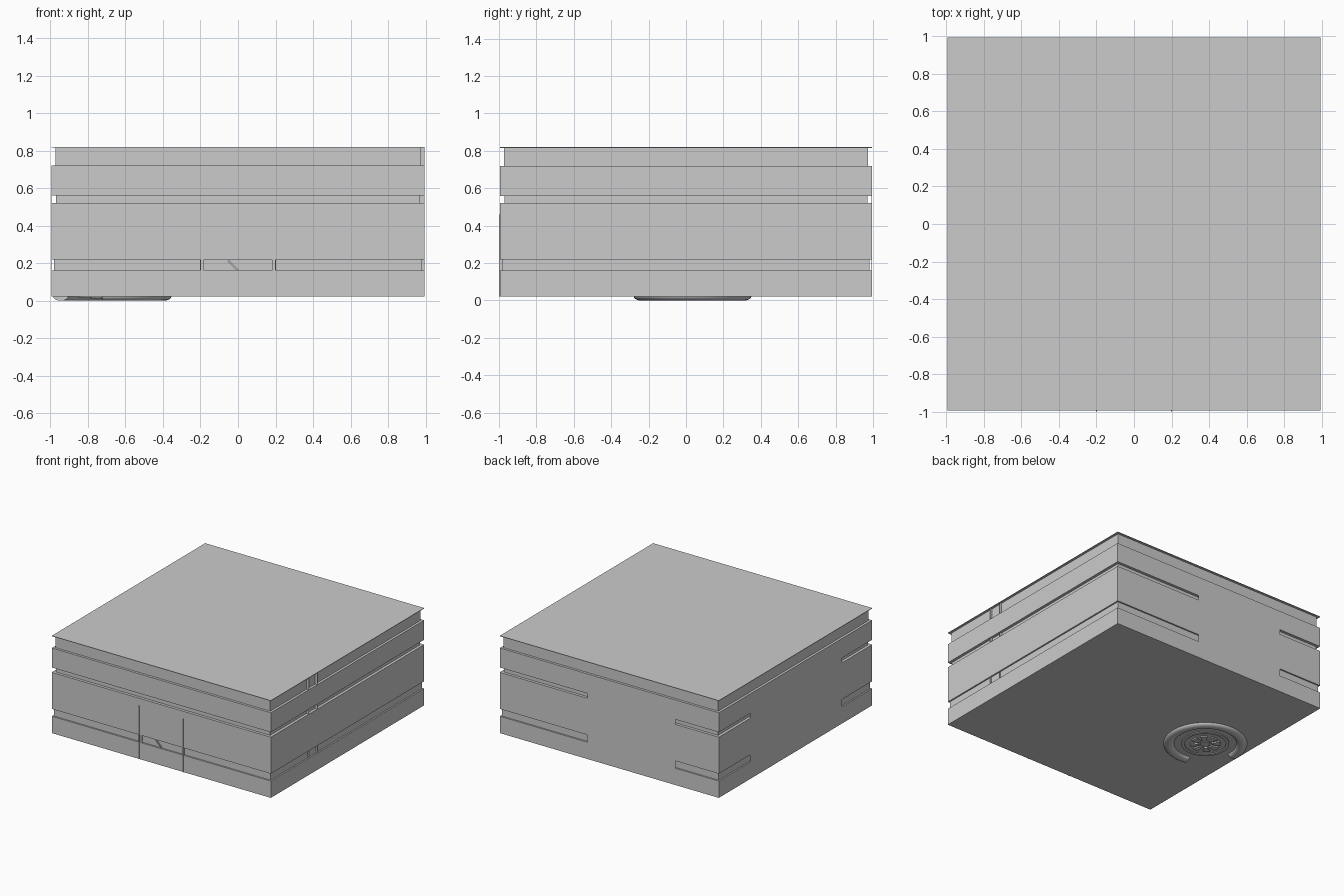
import bpy, bmesh, math

if "Cube" in bpy.data.objects:
    bpy.data.objects.remove(bpy.data.objects["Cube"])

H = 0.994           # half width of the block
CX, CY = -0.67, 0.035   # centre of the round base fitting


def box(name, x, y, z):
    """Box from (min, max) ranges."""
    bm = bmesh.new()
    bmesh.ops.create_cube(bm, size=1)
    for v in bm.verts:
        v.co = [r[0] if c < 0 else r[1] for c, r in zip(v.co, (x, y, z))]
    me = bpy.data.meshes.new(name)
    bm.to_mesh(me)
    bm.free()
    ob = bpy.data.objects.new(name, me)
    bpy.context.collection.objects.link(ob)
    return ob


def sweep(name, profile, a0, a1, steps):
    """Sweep a closed (radius, z) profile around the fitting centre."""
    bm = bmesh.new()
    rings = []
    for i in range(steps + 1):
        a = math.radians(a0 + (a1 - a0) * i / steps)
        rings.append([bm.verts.new((CX + r * math.cos(a), CY + r * math.sin(a), z))
                      for r, z in profile])
    n = len(profile)
    for p, q in zip(rings, rings[1:]):
        for j in range(n):
            k = (j + 1) % n
            bm.faces.new((p[j], p[k], q[k], q[j]))
    if a1 - a0 < 360:
        bm.faces.new(rings[0])
        bm.faces.new(rings[-1])
    bmesh.ops.remove_doubles(bm, verts=bm.verts, dist=1e-5)
    bmesh.ops.recalc_face_normals(bm, faces=bm.faces)
    me = bpy.data.meshes.new(name)
    bm.to_mesh(me)
    bm.free()
    ob = bpy.data.objects.new(name, me)
    bpy.context.collection.objects.link(ob)
    bpy.ops.object.select_all(action='DESELECT')
    ob.select_set(True)
    bpy.context.view_layer.objects.active = ob
    bpy.ops.object.shade_smooth_by_angle(angle=math.radians(35))
    return ob


# Banded block: stepped outline of stacked full and recessed layers
steps = [(0.022, H), (0.16, H), (0.16, 0.982), (0.22, 0.982), (0.22, H), (0.52, H),
         (0.52, 0.971), (0.56, 0.971), (0.56, H), (0.72, H), (0.72, 0.974),
         (0.816, 0.974), (0.816, H), (0.82, H)]
bm = bmesh.new()
loops = [[bm.verts.new((sx * h, sy * h, z))
          for sx, sy in ((-1, -1), (1, -1), (1, 1), (-1, 1))] for z, h in steps]
for lo, hi in zip(loops, loops[1:]):
    for j in range(4):
        k = (j + 1) % 4
        bm.faces.new((lo[j], lo[k], hi[k], hi[j]))
bm.faces.new(loops[0][::-1])
bm.faces.new(loops[-1])
mesh = bpy.data.meshes.new("banded_block")
bm.to_mesh(mesh)
bm.free()
bpy.context.collection.objects.link(bpy.data.objects.new("banded_block", mesh))

# Flush cover sheets over the two lower grooves, back and left
for tag, z in (("lower", (0.16, 0.22)), ("middle", (0.52, 0.56))):
    box(f"back_cover_{tag}", (-0.6, 0.2), (H - 0.002, H), z)
    box(f"left_cover_{tag}", (-H, -H + 0.002), (-0.6, 0.59), z)

# Thin fins crossing the grooves on the right side
for tag, z in (("lower", (0.16, 0.22)), ("middle", (0.52, 0.56)), ("upper", (0.72, 0.816))):
    for i, y in enumerate((-0.5, -0.39)):
        box(f"right_fin_{tag}_{i}", (0.96, H), (y - 0.001, y + 0.001), z)

# Door jambs and thin door edges on the front
for s, side in ((-1, "left"), (1, "right")):
    box(f"door_jamb_{side}", sorted((s * 0.18, s * 0.2)), (-0.99, -0.97), (0.16, 0.22))
    box(f"door_edge_{side}", (s * 0.2 - 0.002, s * 0.2 + 0.002), (-1.0, -0.97), (0.022, 0.46))

# Slanted bar inside the door band
bar = box("door_bar", (-0.036, 0.036), (-0.006, 0.006), (-0.004, 0.004))
bar.location = (-0.027, -0.985, 0.188)
bar.rotation_euler = (0, math.radians(45), 0)

# Open rounded ring under the base
ring = [(0.275 + 0.04 * math.cos(t), 0.023 - 0.023 * math.sin(t))
        for t in (math.pi * i / 10 for i in range(11))]
sweep("base_ring", ring, -100, 183, 56)

# Shallow inner rim and hub with radial blades
rim = [(0.155, 0.023), (0.155, 0.016), (0.18, 0.016), (0.18, 0.023)]
sweep("inner_rim", rim, 0, 360, 48)
hub = [(0.0, 0.023), (0.0, 0.014), (0.035, 0.014), (0.035, 0.023)]
sweep("hub", hub, 0, 360, 32)
for i in range(8):
    blade = [(0.05, 0.023), (0.05, 0.012), (0.115, 0.012), (0.115, 0.023)]
    sweep(f"hub_blade_{i}", blade, i * 45 - 14, i * 45 + 14, 4)
